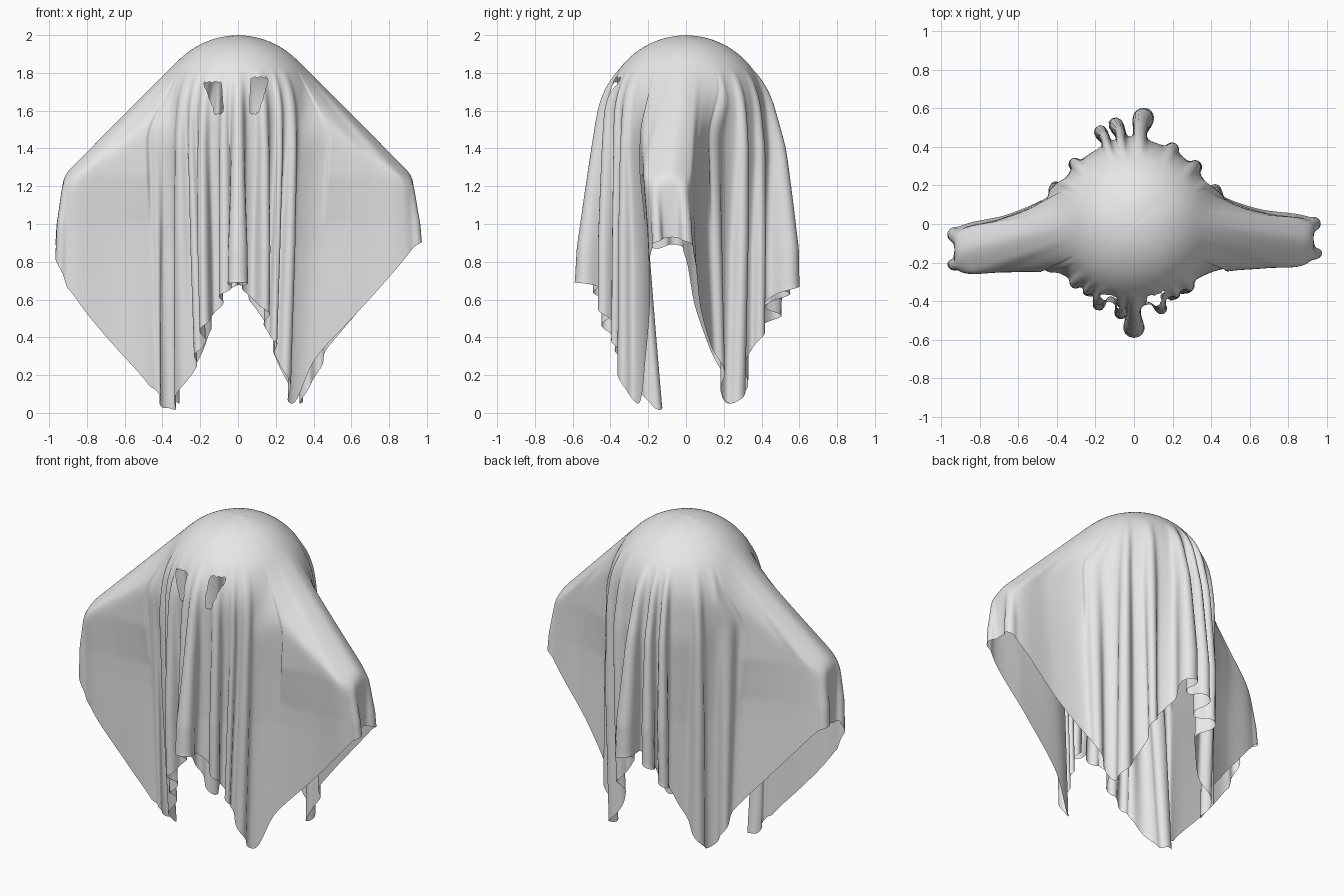
import bpy, bmesh, math
from mathutils import Vector

if "Cube" in bpy.data.objects:
    bpy.data.objects.remove(bpy.data.objects["Cube"])

HEAD_RADIUS, HEAD_HEIGHT = .44, 1.56
ROWS, STEPS = 115, 24

# Half of the sheet, front centre to back centre:
# angle on the head, point where the cloth starts to hang, point on the hem
STATIONS = [
    (0, 0, -.45, 1.4, 0, -.49, .69),
    (18, .14, -.42, 1.4, .13, -.42, .54),
    (36, .26, -.36, 1.4, .22, -.37, .3),
    (50, .35, -.3, 1.45, .31, -.29, .05),
    (62, .48, -.25, 1.5, .42, -.25, .29),
    (72, .69, -.24, 1.36, .66, -.22, .56),
    (80, .89, -.23, 1.23, .91, -.21, .85),
    (90, .93, -.11, 1.25, .93, -.1, .93),
    (98, .89, 0, 1.23, .9, .02, .85),
    (106, .69, .04, 1.36, .66, .08, .56),
    (116, .48, .12, 1.5, .46, .17, .3),
    (130, .35, .28, 1.45, .34, .25, .05),
    (145, .27, .37, 1.4, .23, .36, .3),
    (162, .14, .44, 1.4, .14, .43, .52),
    (180, 0, .47, 1.4, 0, .49, .68),
]
LAST = len(STATIONS) - 1

# Folds: angle (negative is the right half), depth, width
FOLDS = [
    (0, .15, 4.5), (-10, .08, 3), (18, .1, 4), (-25, .1, 4), (42, .07, 4),
    (-45, .07, 4), (-59, .02, 2), (84, .04, 2), (-84, .04, 2),
    (95, .04, 2), (-95, .04, 2), (119, .05, 3), (-121, .06, 3),
    (134, .08, 4), (-136, .08, 4), (153, .07, 4), (-161, .14, 3),
    (-171, .14, 3), (176, .17, 4.5), (31, .06, 2.5), (-35, .06, 2.5),
]


def bell(a, centre, width):
    return math.exp(-((a - centre) / width) ** 2)


def ramp(a, start, end):
    return max(0, min(1, (a - start) / (end - start)))


def station(i):
    """Station i, mirrored past either end of the half."""
    if 0 <= i <= LAST:
        return STATIONS[i]
    turn = 0 if i < 0 else 360
    a, sx, sy, sz, hx, hy, hz = STATIONS[-i if i < 0 else 2 * LAST - i]
    return (turn - a, -sx, sy, sz, -hx, hy, hz)


def blend(i, f):
    """Smooth curve through the stations."""
    return [q + .5 * f * (r - p + f * (2*p - 5*q + 4*r - s + f * (3*(q - r) + s - p)))
            for p, q, r, s in zip(*(station(i + k) for k in (-1, 0, 1, 2)))]


def resample(points, count):
    """Evenly spaced points along a polyline."""
    lengths = [(b - a).length for a, b in zip(points, points[1:])]
    gap = sum(lengths) / (count - 1)
    out, k, passed = [], 0, 0
    for n in range(count):
        while k < len(lengths) - 1 and n * gap > passed + lengths[k]:
            passed += lengths[k]
            k += 1
        out.append(points[k].lerp(points[k + 1], min(1, (n * gap - passed) / lengths[k])))
    return out


def column(values, side):
    """One strand of cloth: over the head, out to the arm, down to the hem."""
    a, sx, sy, sz, hx, hy, hz = values
    shoulder, hem = Vector((sx, sy, sz)), Vector((hx, hy, hz))
    # the arms swing a little, and the right half hangs lower in front
    swing = (.025 if side > 0 else -.035) * bell(a, 90, 18)
    shoulder.y += swing
    hem.y += swing
    if side < 0:
        hem.y += .12 * bell(a, 50, 10)
        hem.x += .04 * bell(a, 50, 10) - .02 * bell(a, 80, 4)
        hem.z -= .2 * ramp(a, 52, 64) * ramp(a, 86, 81) + .035 * bell(a, 51, 5)
        hem.z -= .06 * bell(a, 89, 5)
    reach, rise = math.hypot(sx, sy), sz - HEAD_HEIGHT
    dist = math.hypot(reach, rise)
    leave = math.atan2(reach, rise) - math.acos(min(1, HEAD_RADIUS / dist))
    az = math.radians(a)
    path = []
    for n in range(25):
        t = leave * n / 24
        path.append(Vector((math.sin(az) * math.sin(t), -math.cos(az) * math.sin(t),
                            math.cos(t))) * HEAD_RADIUS + Vector((0, 0, HEAD_HEIGHT)))
    pts = resample(path + [shoulder, hem], ROWS)
    for _ in range(14):
        pts = pts[:1] + [(p + 2 * q + r) / 4 for p, q, r in zip(pts, pts[1:], pts[2:])] + pts[-1:]
    for p in pts:
        p.x *= side
    return side * a, pts


# Strands all the way round the sheet
halves = [[column(blend(i, k / STEPS), side) for i in range(LAST) for k in range(STEPS)]
          for side in (1, -1)]
back_seam = column(STATIONS[LAST], 1)
strands = halves[0] + [back_seam] + halves[1][:0:-1]
count = len(strands)


def fold_shift(angle):
    """Outward and sideways push: folds are round lobes with narrow necks."""
    out, across = -.05 * (1 - bell(abs(angle), 90, 26)), 0
    for centre, depth, width in FOLDS:
        w = ((angle - centre + 180) % 360 - 180) / width
        out += depth * bell(w, 0, 1)
        across += .5 * depth * w * (1 - w * w) * bell(w, 0, 1)
    return out, across


# Push the folds outwards, growing towards the hem
folded = []
for c, (angle, pts) in enumerate(strands):
    before, after = strands[c - 1][1], strands[(c + 1) % count][1]
    out, across = fold_shift(angle)
    row = []
    for p, q, r in zip(pts, before, after):
        along = Vector((r.x - q.x, r.y - q.y, 0))
        if along.length > 1e-6:
            along.normalize()
        outward = Vector((along.y, -along.x, 0))
        hang = ramp(p.z, 1.82, .87)
        if 62 < abs(angle) < 116:  # the arms stay smooth on top
            hang *= ramp(p.z, 1.25, 1)
        row.append(p + outward * out * hang ** .8 + along * across * hang)
    folded.append(row)


def in_eye(p):
    """Ragged eye holes, wide at the top and tapering down."""
    v = (p.z - 1.59) / (.18 if p.x > 0 else .155)
    if p.y > 0 or not 0 < v < 1:
        return False
    centre = .085 + .03 * v if p.x > 0 else -.1 - .035 * v
    return abs(p.x - centre) < .02 + .024 * v


# Build the sheet
bm = bmesh.new()
grid = [[bm.verts.new(p) for p in row] for row in folded]
for c in range(count):
    left, right = grid[c], grid[(c + 1) % count]
    for n in range(ROWS - 1):
        bm.faces.new((left[n], left[n + 1], right[n + 1], right[n]))
bmesh.ops.remove_doubles(bm, verts=bm.verts, dist=.0003)


def soften(verts):
    bmesh.ops.smooth_vert(bm, verts=verts, factor=.5,
                          use_axis_x=True, use_axis_y=True, use_axis_z=True)


soften([v for v in bm.verts if not v.is_boundary])
bmesh.ops.delete(bm, geom=[f for f in bm.faces if in_eye(f.calc_center_median())],
                 context='FACES')
for _ in range(3):
    soften([v for v in bm.verts if v.is_boundary and v.co.z > 1.4])
bmesh.ops.recalc_face_normals(bm, faces=bm.faces)
top = max(bm.faces, key=lambda f: f.calc_center_median().z)
if top.normal.z < 0:
    bmesh.ops.reverse_faces(bm, faces=bm.faces)
mesh = bpy.data.meshes.new("ghost_sheet")
bm.to_mesh(mesh)
bm.free()

cloth = bpy.data.materials.new("white_cloth")
cloth.use_nodes = True
cloth.diffuse_color = (.8, .8, .8, 1)
cloth.node_tree.nodes["Principled BSDF"].inputs["Base Color"].default_value = (.8, .8, .8, 1)
mesh.materials.append(cloth)
sheet = bpy.data.objects.new("ghost_sheet", mesh)
bpy.context.collection.objects.link(sheet)
bpy.context.view_layer.objects.active = sheet
sheet.select_set(True)
bpy.ops.object.shade_smooth_by_angle(angle=math.radians(60))
